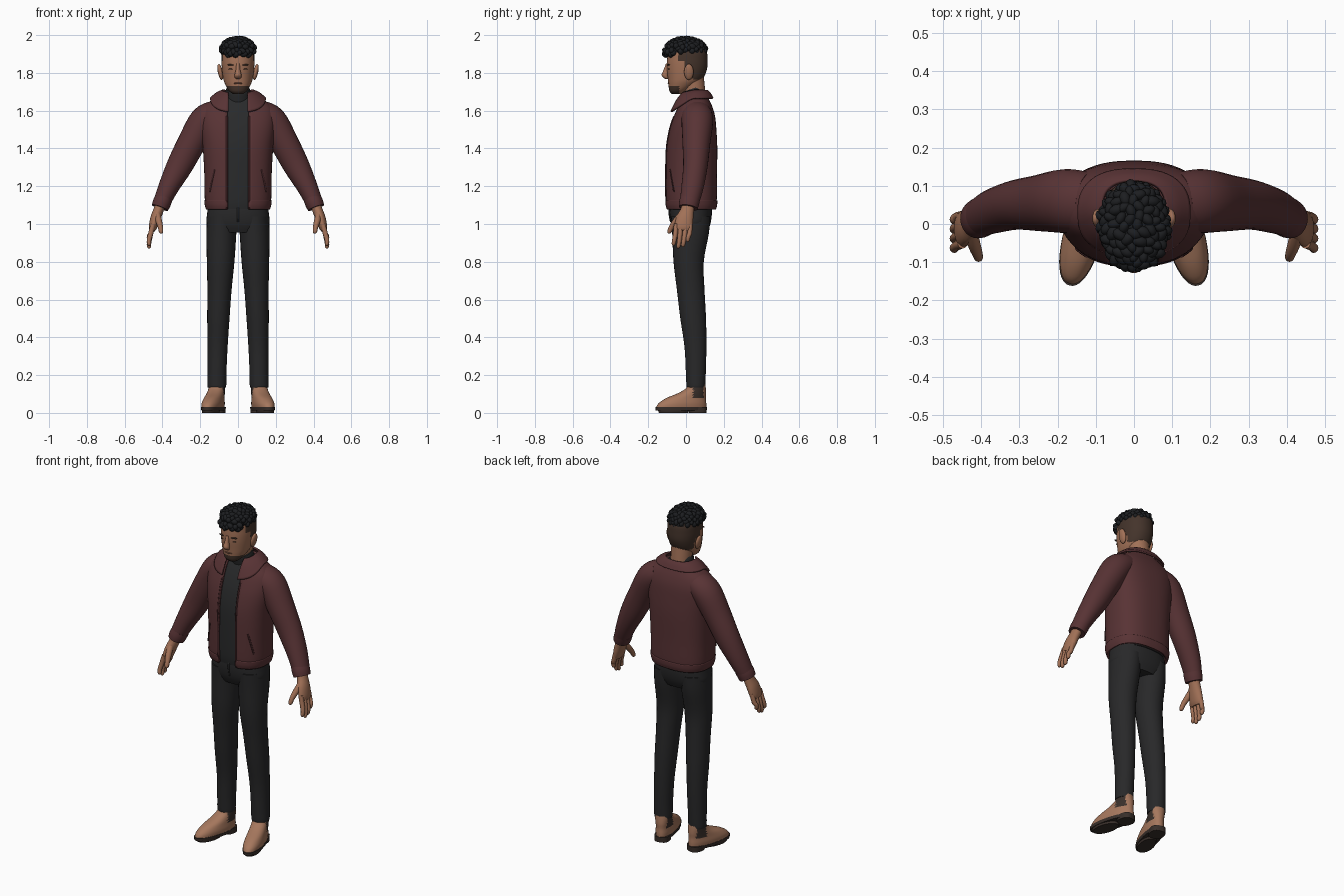
import bpy, bmesh, math, random
from mathutils import Vector, Matrix

if "Cube" in bpy.data.objects:
    bpy.data.objects.remove(bpy.data.objects["Cube"])

random.seed(4)


def material(name, *rgb):
    m = bpy.data.materials.new(name)
    m.diffuse_color = (*rgb, 1)
    m.use_nodes = True
    m.node_tree.nodes["Principled BSDF"].inputs["Base Color"].default_value = m.diffuse_color
    return m


SKIN = material("skin", 0.36, 0.165, 0.095)
JACKET = material("jacket maroon", 0.098, 0.033, 0.035)
SEAM = material("dark maroon", 0.055, 0.018, 0.02)
SHIRT = material("shirt charcoal", 0.022, 0.023, 0.024)
PANTS = material("pants black", 0.021, 0.021, 0.022)
HAIR = material("hair black", 0.012, 0.013, 0.015)
FADE = material("short hair brown", 0.058, 0.034, 0.024)
BOOT = material("boot tan", 0.38, 0.185, 0.11)
SOLE = material("sole dark brown", 0.04, 0.028, 0.023)
LIP = material("lip brown", 0.22, 0.095, 0.06)


def finish(name, bm, mats, mirror=False, thick=None, offset=-1, matrix=None, rule=None):
    if rule:
        for f in bm.faces:
            f.material_index = rule(f.calc_center_median(), f.normal)
    if matrix:
        bm.transform(matrix)
    me = bpy.data.meshes.new(name)
    bm.to_mesh(me)
    bm.free()
    for m in mats:
        me.materials.append(m)
    me.shade_smooth()
    me.set_sharp_from_angle(angle=math.radians(50))
    ob = bpy.data.objects.new(name, me)
    bpy.context.collection.objects.link(ob)
    if thick:
        mod = ob.modifiers.new("thickness", 'SOLIDIFY')
        mod.thickness, mod.offset = thick, offset
    if mirror:
        ob.modifiers.new("mirror", 'MIRROR')
    return ob


def smooth_rings(rings, steps):
    """Catmull-Rom interpolation between control rings."""
    out = []
    for i in range(len(rings) - 1):
        p0, p1 = rings[max(i - 1, 0)], rings[i]
        p2, p3 = rings[i + 1], rings[min(i + 2, len(rings) - 1)]
        for k in range(steps):
            t = k / steps
            out.append([0.5 * (2 * b + (c - a) * t + (2 * a - 5 * b + 4 * c - d) * t * t
                               + (3 * b - a - 3 * c + d) * t ** 3)
                        for a, b, c, d in zip(p0, p1, p2, p3)])
    return out + [list(rings[-1])]


def loft(name, rings, mats, n=28, e=2.0, steps=4, gap=None, flat=True, **kw):
    """Skin rings (x, y, z, rx, ry[, front drop]); gap leaves the front open."""
    rings = smooth_rings([tuple(r) + (0,) * (6 - len(r)) for r in rings], steps)
    bm = bmesh.new()
    rows = []
    for i, (x, y, z, rx, ry, drop) in enumerate(rings):
        u, v = Vector((1, 0, 0)), Vector((0, 1, 0))
        if not flat:
            a, b = rings[max(i - 1, 0)], rings[min(i + 1, len(rings) - 1)]
            t = (Vector(b[:3]) - Vector(a[:3])).normalized()
            v = (v - t * t.y).normalized()
            u = v.cross(t)
        a0 = math.asin(min(1, (gap / rx) ** (e / 2))) if gap else 0
        row = []
        for k in range(n):
            a = -math.pi / 2 + a0 + (2 * math.pi - 2 * a0) * k / (n - 1 if gap else n)
            c, s = math.cos(a), math.sin(a)
            p = Vector((x, y, z))
            p += u * (rx * math.copysign(abs(c) ** (2 / e), c))
            p += v * (ry * math.copysign(abs(s) ** (2 / e), s))
            p.z += drop * min(0, p.y - y)
            row.append(bm.verts.new(p))
        rows.append(row)
    for lo, hi in zip(rows, rows[1:]):
        for k in range(n - 1 if gap else n):
            j = (k + 1) % n
            bm.faces.new((lo[k], lo[j], hi[j], hi[k]))
    if not gap:
        bm.faces.new(rows[0][::-1])
        bm.faces.new(rows[-1])
        bmesh.ops.recalc_face_normals(bm, faces=bm.faces)
    bm.normal_update()
    return finish(name, bm, mats, **kw)


def blob(name, loc, size, mat, rot=0, **kw):
    bm = bmesh.new()
    mtx = Matrix.Translation(loc) @ Matrix.Rotation(rot, 4, 'Y') @ Matrix.Diagonal((*size, 1))
    bmesh.ops.create_uvsphere(bm, u_segments=20, v_segments=12, radius=1, matrix=mtx)
    return finish(name, bm, [mat], **kw)


# Jacket body, open down the front, with the shirt inside it
BODY = [(0, .027, 1.08, .168, .130), (0, .027, 1.13, .176, .136), (0, .027, 1.25, .178, .137),
        (0, .03, 1.40, .186, .136), (0, .036, 1.50, .198, .125), (0, .044, 1.57, .200, .110),
        (0, .048, 1.62, .183, .092), (0, .05, 1.66, .132, .072), (0, .05, 1.69, .078, .058)]
loft("jacket_body", BODY, [JACKET], n=56, e=2.5, gap=.056, thick=.012)
loft("shirt_body", [(x, y, z, rx - .02, ry - .015) for x, y, z, rx, ry in BODY], [SHIRT], n=40, e=2.5)
loft("jacket_hem", [(0, .027, 1.078, .170, .132), (0, .027, 1.10, .176, .138), (0, .027, 1.125, .179, .139)],
     [JACKET], n=56, e=2.5, gap=.056, thick=.012)
loft("jacket_collar", [(0, .03, 1.662, .142, .107, .68), (0, .037, 1.688, .110, .086, .45),
                       (0, .045, 1.702, .080, .064, .2)],
     [JACKET], n=48, e=2.5, gap=.05, thick=.010, offset=1)

# Front edge seams and slanted pockets
edge = [(.059, y - ry * (1 - (.059 / rx) ** 2.5) ** .4, z, .005, .004) for x, y, z, rx, ry in BODY[:6]]
loft("jacket_front_edge", edge, [SEAM], n=8, flat=False, mirror=True)
loft("jacket_pocket", [(.124, -.084, 1.29, .005, .004), (.138, -.075, 1.23, .005, .004),
                       (.150, -.064, 1.17, .005, .004)], [SEAM], n=8, flat=False, mirror=True)

# Sleeves and cuffs
loft("jacket_sleeve", [(.12, .055, 1.585, .070, .080), (.178, .06, 1.545, .080, .084),
                       (.245, .055, 1.43, .075, .074), (.308, .05, 1.31, .069, .065),
                       (.365, .035, 1.20, .055, .059), (.403, .018, 1.115, .045, .051),
                       (.410, .014, 1.092, .043, .048)], [JACKET], flat=False, mirror=True)
loft("jacket_cuff", [(.393, .022, 1.135, .047, .053), (.404, .016, 1.11, .048, .053),
                     (.413, .012, 1.086, .045, .050)], [JACKET], flat=False, mirror=True)

# Hands: palm, four fingers and thumb
loft("palm", [(.408, .014, 1.11, .028, .033), (.422, .006, 1.07, .027, .036), (.437, -.006, 1.03, .027, .045),
              (.450, -.014, .985, .022, .047), (.454, -.016, .965, .015, .040)],
     [SKIN], flat=False, mirror=True)
for i, (finger, tip) in enumerate([("index", .885), ("middle", .87), ("ring", .878), ("little", .905)]):
    y = -.052 + .025 * i
    loft(finger + "_finger", [(.449, y, 1.0, .013, .012), (.462, y - .004, .95, .0135, .0125),
                              (.471, y - .010, tip + .03, .012, .0115), (.470, y - .014, tip + .008, .010, .010),
                              (.469, y - .015, tip, .003, .003)], [SKIN], n=12, flat=False, mirror=True)
loft("thumb", [(.428, -.015, 1.06, .016, .018), (.420, -.050, 1.02, .017, .017), (.411, -.076, .985, .014, .014),
               (.407, -.089, .957, .011, .011), (.406, -.091, .949, .003, .003)],
     [SKIN], n=14, flat=False, mirror=True)

# Trousers
loft("trouser_hips", [(0, .025, 1.13, .155, .106), (0, .025, 1.06, .163, .112), (0, .025, 1.0, .165, .104),
                      (0, .025, .955, .125, .085)], [PANTS], n=40, e=2.4)
loft("trouser_leg", [(.084, .025, 1.04, .080, .104), (.088, .024, .95, .079, .097), (.092, .014, .80, .073, .080),
                     (.098, .025, .65, .064, .073), (.104, .038, .50, .059, .068), (.108, .050, .35, .053, .058),
                     (.111, .052, .22, .050, .053), (.112, .052, .15, .050, .050), (.112, .052, .135, .048, .048)],
     [PANTS], mirror=True)
loft("trouser_fly", [(0, -.083, 1.10, .006, .006), (0, -.087, 1.06, .006, .006), (0, -.079, 1.01, .005, .006)],
     [PANTS], n=8)

# Ankle boots, toes turned out, with elastic side panels
SPLAY = Matrix.Translation((.11, .06, 0)) @ Matrix.Rotation(math.radians(15), 4, 'Z') @ Matrix.Translation((0, -.06, 0))
loft("boot", [(0, -.029, .025, .049, .137), (0, -.022, .05, .051, .130), (0, -.002, .078, .047, .108),
              (0, .032, .105, .044, .075), (0, .052, .13, .043, .053), (0, .055, .152, .043, .047)],
     [BOOT, SOLE], n=40, e=2.2, mirror=True, matrix=SPLAY,
     rule=lambda c, nrm: int(abs(nrm.x) > .5 and c.z > .075 and .025 < c.y < .085))
loft("boot_welt", [(0, -.029, .012, .049, .138), (0, -.029, .030, .051, .140)], [SOLE], n=40, e=2.2,
     mirror=True, matrix=SPLAY)
loft("boot_tread", [(0, -.07, 0, .042, .080), (0, -.07, .02, .046, .088)], [SOLE], mirror=True, matrix=SPLAY)
loft("boot_heel", [(0, .063, 0, .042, .045), (0, .063, .032, .043, .047)], [SOLE], e=2.6, mirror=True, matrix=SPLAY)

# Neck and rolled shirt collar
loft("neck", [(0, .055, 1.62, .055, .055), (0, .030, 1.80, .060, .062)], [SKIN], flat=False)
loft("shirt_neck", [(0, .062, 1.60, .074, .066), (0, .045, 1.66, .068, .062), (0, .034, 1.70, .066, .060),
                    (0, .029, 1.715, .062, .057)], [SHIRT], flat=False)


# Head, with chin beard and close-cropped sides and back
def head_rule(c, nrm):
    if c.z < 1.73 and c.y < -.035:
        return 1
    line = .035 if c.z < 1.83 else -.01
    return int((c.z > 1.765 and c.y > line) or (c.z > 1.865 and c.y > -.04))


loft("head", [(0, -.048, 1.688, .026, .026), (0, -.042, 1.705, .048, .046), (0, -.018, 1.74, .068, .075),
              (0, -.003, 1.77, .078, .093), (0, .005, 1.82, .085, .106), (0, .007, 1.87, .087, .107),
              (0, .008, 1.92, .082, .100), (0, .008, 1.96, .055, .070)],
     [SKIN, FADE], n=56, e=2.15, steps=7, rule=head_rule)
loft("nose", [(0, -.096, 1.85, .009, .010), (0, -.104, 1.815, .012, .015), (0, -.111, 1.79, .018, .018),
              (0, -.106, 1.775, .017, .014), (0, -.100, 1.768, .010, .008)], [SKIN], n=16)
blob("ear", (.094, .015, 1.805), (.013, .025, .043), SKIN, rot=.2, mirror=True)
blob("eyebrow", (.036, -.092, 1.842), (.023, .008, .004), FADE, rot=-.05, mirror=True)
blob("eye", (.035, -.090, 1.820), (.015, .006, .003), FADE, mirror=True)
blob("mouth", (0, -.090, 1.745), (.024, .007, .005), LIP)

# Curly hair: a cap covered in small overlapping locks
blob("hair_cap", (0, -.002, 1.925), (.088, .105, .056), HAIR)
bm = bmesh.new()
COUNT = 110
for i in range(COUNT):
    h = 1 - 1.3 * (i + .5) / COUNT
    r, a = math.sqrt(1 - h * h), i * 2.39996
    p = Vector((.082 * r * math.cos(a), -.002 + .1 * r * math.sin(a), 1.925 + .056 * h))
    if p.y < -.05 and h < .2:
        p += Vector((0, -.008, -.014))
    turn = Matrix.Rotation(random.uniform(0, 6.28), 4, 'Z') @ Matrix.Rotation(random.uniform(-.5, .5), 4, 'Y')
    k = random.uniform(.85, 1.12)
    bmesh.ops.create_icosphere(bm, subdivisions=2, radius=1, matrix=Matrix.Translation(p) @ turn
                               @ Matrix.Diagonal((.021 * k, .014 * k, .0165 * k, 1)))
finish("hair_curls", bm, [HAIR])
